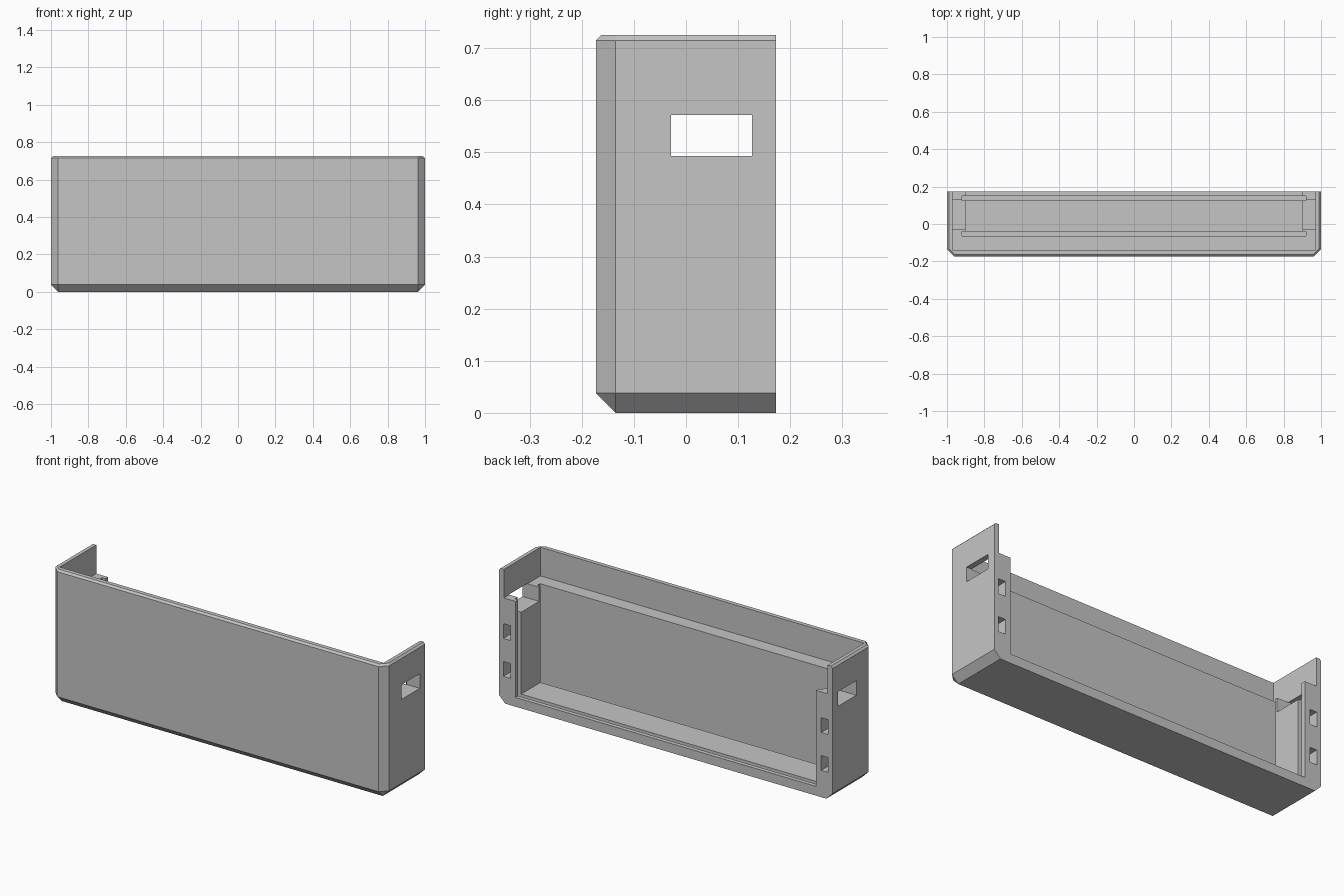
import bpy, bmesh
from mathutils import Vector

if "Cube" in bpy.data.objects:
    bpy.data.objects.remove(bpy.data.objects["Cube"], do_unlink=True)

grey = bpy.data.materials.new("plain grey")
grey.use_nodes = True
GREY = (0.56, 0.56, 0.56, 1)
grey.diffuse_color = GREY
grey.node_tree.nodes["Principled BSDF"].inputs["Base Color"].default_value = GREY

W, D, H = 1.0, 0.173, 0.725    # half width, half depth, height
CHAMFER, LIP = 0.038, 0.01
LEDGE, FLOOR, GROOVE_FLOOR = 0.57, 0.05, 0.03


def box_bmesh(lo, hi):
    lo, hi = Vector(lo), Vector(hi)
    bm = bmesh.new()
    bmesh.ops.create_cube(bm, size=1)
    for v in bm.verts:
        v.co = Vector((lo[i] + hi[i]) / 2 + v.co[i] * (hi[i] - lo[i]) for i in range(3))
    return bm


def make_object(name, bm):
    bmesh.ops.recalc_face_normals(bm, faces=bm.faces[:])
    mesh = bpy.data.meshes.new(name)
    bm.to_mesh(mesh)
    bm.free()
    mesh.materials.append(grey)
    obj = bpy.data.objects.new(name, mesh)
    bpy.context.collection.objects.link(obj)
    return obj


def bevel_edges(bm, rule, width):
    edges = [e for e in bm.edges if rule(*(v.co for v in e.verts))]
    bmesh.ops.bevel(bm, geom=edges, offset=width, segments=1, affect='EDGES', profile=0.5)


def at_back(a, b):
    return min(a.y, b.y) > D - 0.001


# Outer shell: broad chamfers at the front corners and base, a fine one on the rim
bm = box_bmesh((-W, -D, 0), (W, D, H))
bevel_edges(bm, lambda a, b: not at_back(a, b) and min(a.z, b.z) < 0.001, CHAMFER)
bevel_edges(bm, lambda a, b: not at_back(a, b) and min(a.z, b.z) > H - 0.001, LIP)
body = make_object("tray_body", bm)


def cut(name, lo, hi):
    cutter = make_object(name, box_bmesh(lo, hi))
    cutter.hide_render = True
    mod = body.modifiers.new(name, 'BOOLEAN')
    mod.operation, mod.solver, mod.object = 'DIFFERENCE', 'EXACT', cutter
    bpy.context.view_layer.objects.active = body
    bpy.ops.object.modifier_apply(modifier=name)
    bpy.data.objects.remove(cutter, do_unlink=True)


# Thin-walled upper opening, then the deep cavity open to the back
cut("upper_opening", (-0.97, -0.14, LEDGE), (0.97, 0.3, 1))
cut("cavity", (-0.9, -0.05, FLOOR), (0.9, 0.3, 0.65))

# Panel grooves in floor and side posts
for name, y in (("front_groove", -0.065), ("back_groove", 0.125)):
    cut(name, (-0.92, y, GROOVE_FLOOR), (0.92, y + 0.025, 0.65))

# Side windows and the blind pockets in the back of each post
for side, s in (("right", -1), ("left", 1)):
    x0, x1 = sorted((s * 0.85, s * 1.1))
    cut(side + "_window", (x0, -0.029, 0.493), (x1, 0.127, LEDGE + 0.002))
    x0, x1 = sorted((s * 0.931, s * 0.973))
    for z in (0.145, 0.35):
        cut(side + "_pocket", (x0, 0.06, z), (x1, 0.3, z + 0.08))

for poly in body.data.polygons:
    poly.use_smooth = False
